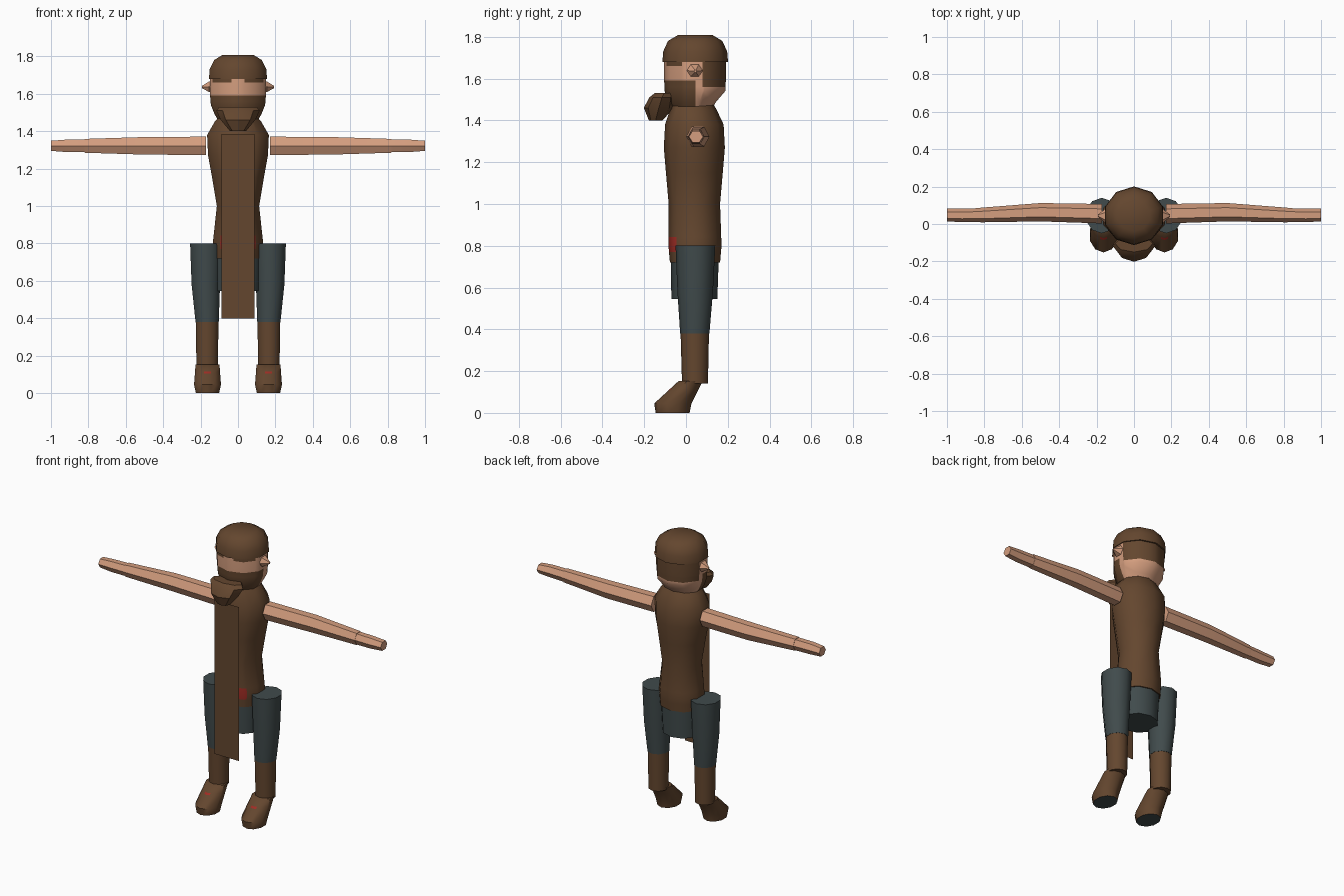
import bpy, bmesh
from math import sin, cos, pi, radians
from mathutils import Vector

if "Cube" in bpy.data.objects:
    bpy.data.objects.remove(bpy.data.objects["Cube"])


def material(name, rgb):
    m = bpy.data.materials.new(name)
    m.use_nodes = True
    m.diffuse_color = (*rgb, 1)
    m.node_tree.nodes["Principled BSDF"].inputs["Base Color"].default_value = (*rgb, 1)
    return m


brown = material("leather_brown", (0.127, 0.062, 0.028))
skin = material("skin", (0.66, 0.34, 0.21))
grey = material("trouser_grey", (0.052, 0.070, 0.072))
red = material("accent_red", (0.35, 0.026, 0.018))


def finish(bm, name, mats, rule=None, smooth=45):
    """Turn a bmesh into an object and colour its faces by a rule."""
    bmesh.ops.recalc_face_normals(bm, faces=bm.faces)
    for f in bm.faces:
        if rule:
            f.material_index = rule(f.calc_center_median(), f.normal)
    me = bpy.data.meshes.new(name)
    bm.to_mesh(me)
    bm.free()
    for m in mats:
        me.materials.append(m)
    ob = bpy.data.objects.new(name, me)
    bpy.context.collection.objects.link(ob)
    bpy.ops.object.select_all(action="DESELECT")
    ob.select_set(True)
    bpy.context.view_layer.objects.active = ob
    if smooth:
        bpy.ops.object.shade_smooth_by_angle(angle=radians(smooth))
    return ob


def loft(name, rings, mats, n=10, axis="z", cuts=(), rule=None, smooth=45):
    """Skin polygon rings (position, centre u, centre v, half u, half v)."""
    bm = bmesh.new()
    turn = 0 if axis == "x" else pi / 2
    dirs = [(cos(turn + 2 * pi * i / n), sin(turn + 2 * pi * i / n)) for i in range(n)]
    mu, mv = max(d[0] for d in dirs), max(d[1] for d in dirs)
    loops = []
    for t, cu, cv, hu, hv in rings:
        pts = [(cu + hu * a / mu, cv + hv * b / mv) for a, b in dirs]
        loops.append([bm.verts.new((t, u, v) if axis == "x" else (u, v, t)) for u, v in pts])
    for a, b in zip(loops, loops[1:]):
        for i in range(n):
            j = (i + 1) % n
            bm.faces.new((a[i], a[j], b[j], b[i]))
    bm.faces.new(loops[0][::-1])
    bm.faces.new(loops[-1])
    for ax, pos in cuts:
        no = Vector([float(ax == c) for c in "xyz"])
        bmesh.ops.bisect_plane(bm, geom=bm.verts[:] + bm.edges[:] + bm.faces[:],
                               plane_co=no * pos, plane_no=no)
    return finish(bm, name, mats, rule, smooth)


# Head with beard, brows and hair cut into its surface
def head_rule(c, n):
    beard = c.z < 1.59 and c.y < 0.045
    hair = c.z > 1.56 and c.y > 0.08
    brow = c.z > 1.66 and c.y < -0.02 and abs(c.x) > 0.035
    return int(beard or hair or brow)


loft("head", [(1.45, 0, 0.03, 0.10, 0.09), (1.49, 0, 0.03, 0.125, 0.115),
              (1.54, 0, 0.043, 0.145, 0.145), (1.60, 0, 0.043, 0.15, 0.148),
              (1.70, 0, 0.043, 0.15, 0.148)], [skin, brown],
     cuts=[("z", 1.59), ("z", 1.56), ("z", 1.66), ("y", 0.045), ("y", 0.08),
           ("y", -0.02), ("x", 0.035), ("x", -0.035)], rule=head_rule)
loft("cap", [(1.68, 0, 0.044, 0.155, 0.157), (1.73, 0, 0.044, 0.152, 0.153),
             (1.78, 0, 0.044, 0.128, 0.13), (1.808, 0, 0.044, 0.083, 0.083)], [brown])
loft("beard_knot", [(1.40, 0, -0.145, 0.042, 0.033), (1.46, 0, -0.13, 0.092, 0.072),
                    (1.51, 0, -0.115, 0.116, 0.06), (1.53, 0, -0.105, 0.10, 0.045)],
     [brown], n=8, smooth=30)

# Torso with a red clasp on the front of the waist
loft("torso", [(0.72, 0, 0.043, 0.13, 0.12), (0.80, 0, 0.043, 0.135, 0.127),
               (1.0, 0, 0.04, 0.113, 0.123), (1.15, 0, 0.04, 0.138, 0.136),
               (1.27, 0, 0.04, 0.16, 0.146), (1.38, 0, 0.04, 0.165, 0.14),
               (1.45, 0, 0.035, 0.125, 0.112), (1.48, 0, 0.03, 0.10, 0.10)],
     [brown, red], cuts=[("z", 0.77), ("z", 0.842), ("y", -0.045)],
     rule=lambda c, n: int(0.77 < c.z < 0.842 and c.y < -0.045))
loft("pelvis", [(0.545, 0, 0.04, 0.115, 0.11), (0.75, 0, 0.042, 0.125, 0.115)], [grey])

# Long front panel, a single hanging sheet
bm = bmesh.new()
bm.faces.new([bm.verts.new((x, -0.113, z)) for x, z in
              ((-0.087, 0.40), (0.087, 0.40), (0.087, 1.385), (-0.087, 1.385))])
finish(bm, "front_panel", [brown], smooth=0)

# Limbs and ears, repeated on both sides
for side, s in (("left", 1), ("right", -1)):
    loft(side + "_ear", [(s * 0.135, 0.042, 1.64, 0.038, 0.03),
                         (s * 0.155, 0.042, 1.638, 0.038, 0.028),
                         (s * 0.193, 0.045, 1.636, 0.006, 0.006)],
         [skin], n=6, axis="x", smooth=0)
    loft(side + "_arm", [(s * 0.172, 0.055, 1.322, 0.052, 0.049),
                         (s * 0.50, 0.063, 1.322, 0.049, 0.047),
                         (s * 0.82, 0.048, 1.322, 0.039, 0.037)],
         [skin], n=6, axis="x", smooth=30)
    loft(side + "_hand", [(s * 0.82, 0.048, 1.322, 0.037, 0.034),
                          (s * 0.92, 0.046, 1.322, 0.036, 0.033),
                          (s * 1.0, 0.048, 1.322, 0.034, 0.027)],
         [skin], n=6, axis="x", smooth=30)
    loft(side + "_trouser_leg", [(0.38, s * 0.165, 0.042, 0.062, 0.07),
                                 (0.58, s * 0.172, 0.044, 0.076, 0.085),
                                 (0.80, s * 0.172, 0.045, 0.084, 0.095)], [grey])
    loft(side + "_boot_shaft", [(0.14, s * 0.165, 0.043, 0.057, 0.062),
                                (0.385, s * 0.165, 0.042, 0.061, 0.068)], [brown])
    # Boot foot with a grey sole and a small red mark on the instep
    loft(side + "_boot_foot", [(0, s * 0.163, -0.064, 0.062, 0.081),
                               (0.045, s * 0.163, -0.063, 0.072, 0.089),
                               (0.152, s * 0.163, 0.022, 0.064, 0.058)],
         [brown, grey, red],
         cuts=[("z", 0.106), ("z", 0.116), ("x", s * 0.145), ("x", s * 0.183)],
         rule=lambda c, n: 1 if n.z < -0.9 else
         2 if 0.106 < c.z < 0.116 and 0.145 < abs(c.x) < 0.183 and n.y < 0 else 0)
